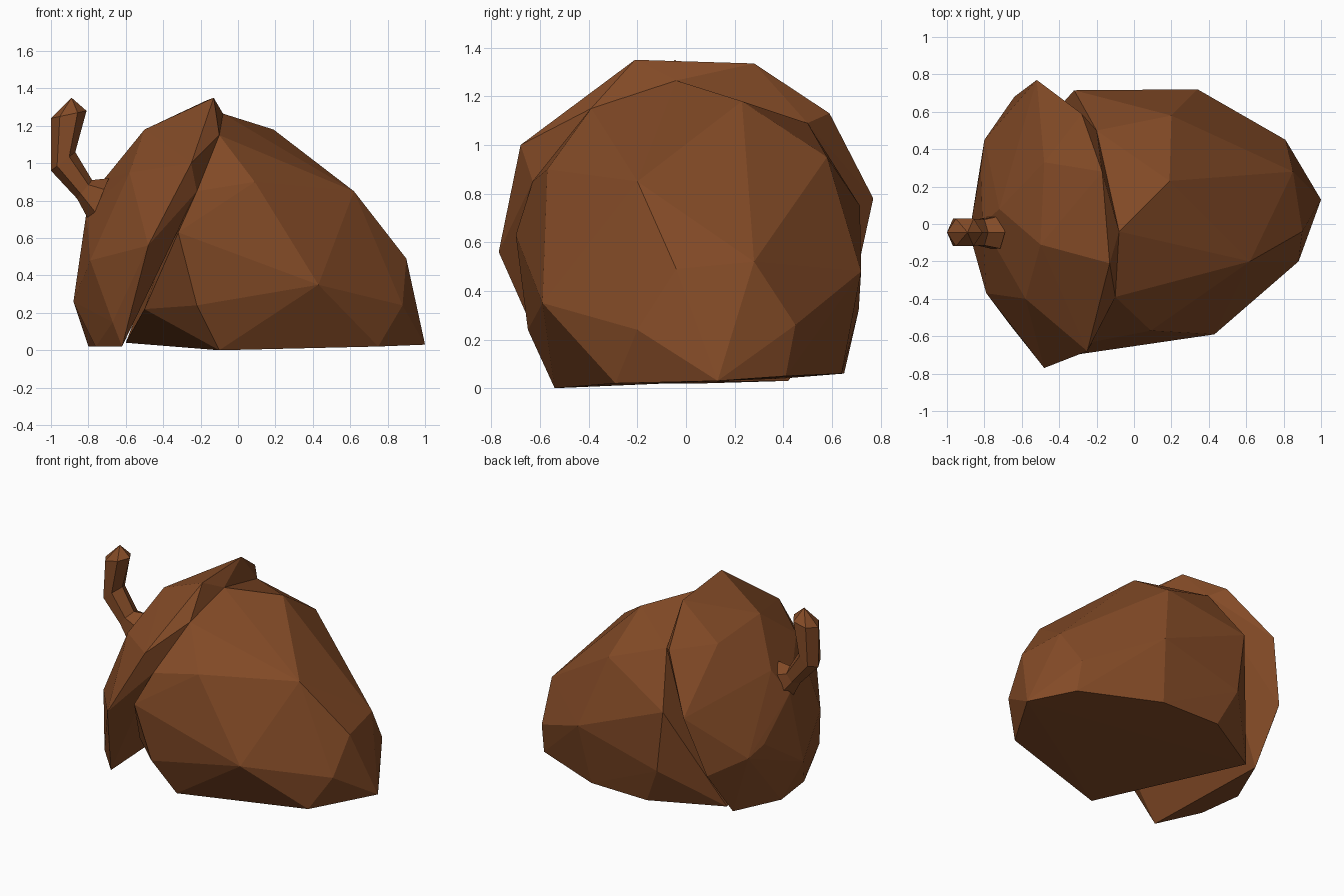
import bpy, bmesh, math

if "Cube" in bpy.data.objects:
    bpy.data.objects.remove(bpy.data.objects["Cube"])

brown = bpy.data.materials.new("acorn_brown")
brown.diffuse_color = (0.23, 0.07, 0.02, 1)
brown.use_nodes = True
brown.node_tree.nodes["Principled BSDF"].inputs["Base Color"].default_value = brown.diffuse_color


def finish(name, bm):
    bmesh.ops.recalc_face_normals(bm, faces=bm.faces)
    mesh = bpy.data.meshes.new(name)
    bm.to_mesh(mesh)
    bm.free()
    mesh.materials.append(brown)
    obj = bpy.data.objects.new(name, mesh)
    bpy.context.collection.objects.link(obj)
    return obj


def faceted_hull(name, points):
    """Chiselled convex lump around a few corner points."""
    bm = bmesh.new()
    for p in points:
        bm.verts.new(p)
    res = bmesh.ops.convex_hull(bm, input=bm.verts[:])
    inner = [v for v in res["geom_interior"] if isinstance(v, bmesh.types.BMVert)]
    bmesh.ops.delete(bm, geom=inner, context='VERTS')
    return finish(name, bm)


# Lip where the cup wraps onto the nut
lip = [(-.08, -.04, 1.265), (-.10, -.39, 1.15), (-.22, -.63, .85), (-.2, .5, 1.09)]

# Nut lying on its side, blunt tip towards +x
faceted_hull("nut", lip + [
    # upper corners
    (.19, .23, 1.18), (.62, -.2, .85), (.2, .58, .95), (.09, -.57, .9),
    # tip
    (.9, -.04, .49), (.85, .28, .52), (.88, -.2, .24), (1, .13, .03), (.81, .45, .26),
    # flanks
    (.43, -.59, .35), (-.22, -.65, .24), (-.32, -.7, .63), (-.5, -.38, .22),
    (.34, .72, .48), (-.32, .715, .75), (-.27, .71, .32),
    # flat underside
    (-.1, -.54, 0), (.75, -.29, .02), (.82, .41, .05), (.29, .64, .06),
    (-.15, .65, .06), (-.6, .4, .04),
])

# Cup covering the left end
faceted_hull("cup", lip + [
    # outer rim
    (-.13, -.21, 1.35), (-.17, .28, 1.335), (-.28, .59, 1.13), (-.52, .77, .78),
    (-.64, .68, .37), (-.66, .42, .03), (-.8, .08, .02), (-.76, -.23, .02),
    (-.62, -.53, .02), (-.67, -.53, .15), (-.48, -.77, .56), (-.25, -.68, 1.0),
    # dome
    (-.5, -.11, 1.18), (-.48, .33, 1.13), (-.82, .3, .5), (-.8, .45, .45),
    (-.88, -.05, .26), (-.79, -.37, .48), (-.58, -.4, .95),
    (-.81, 0, .74), (-.72, .08, .91),
])

# Bent six-sided stem: each ring is centre x, z, half-width x, z and half-depth y
rings = [(-.74, .80, .05, .12, .10), (-.82, .86, .04, .05, .08),
         (-.935, 1.01, .065, .05, .085), (-.905, 1.26, .095, .02, .085)]
bm = bmesh.new()
loops = []
for cx, cz, ux, uz, d in rings:
    loops.append([bm.verts.new((cx + ux * math.cos(a), -.045 + d * math.sin(a),
                                cz + uz * math.cos(a)))
                  for a in (math.tau * k / 6 for k in range(6))])
for lo, hi in zip(loops, loops[1:]):
    for k in range(6):
        j = (k + 1) % 6
        bm.faces.new((lo[k], lo[j], hi[j], hi[k]))
tip = bm.verts.new((-.89, -.045, 1.35))
for k in range(6):
    bm.faces.new((loops[-1][k], loops[-1][(k + 1) % 6], tip))
bm.faces.new(loops[0][::-1])
finish("stem", bm)
